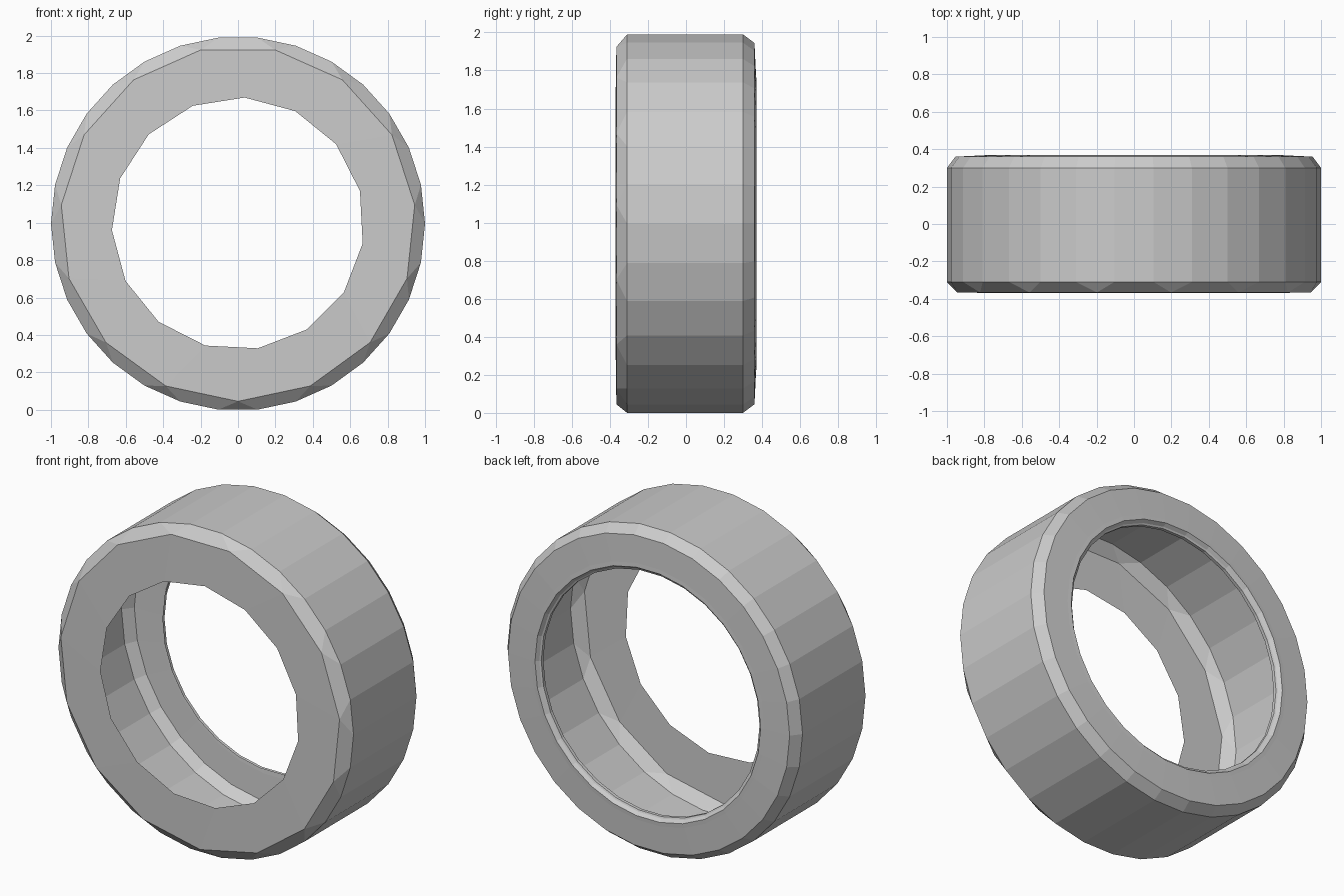
import bpy, bmesh, math

if "Cube" in bpy.data.objects:
    bpy.data.objects.remove(bpy.data.objects["Cube"])

CZ = 0.995
bm = bmesh.new()


def ring(n, radius, y, start=0.0):
    pts = []
    for i in range(n):
        a = math.radians(start + 360 * i / n)
        pts.append(bm.verts.new((radius * math.cos(a), y, CZ + radius * math.sin(a))))
    return pts


def bridge(a, b):
    n = len(a)
    for i in range(n):
        j = (i + 1) % n
        bm.faces.new((a[i], a[j], b[j], b[i]))


# Tread, rear shoulder, rear wall and rolled rear lip: (radius, y)
profile = [(1.0, -0.31), (1.0, 0.30), (0.955, 0.36), (0.79, 0.368),
           (0.765, 0.37), (0.75, 0.35), (0.74, 0.345), (0.74, 0.325)]
rings = [ring(30, r, y) for r, y in profile]
for a, b in zip(rings, rings[1:]):
    bridge(a, b)

# Front wall with half as many sides and an open centre
rim = ring(15, 0.95, -0.366, 6)
hole = ring(15, 0.675, -0.37, 15)
bridge(hole, rim)

# Front shoulder steps from 15 sides to 30
tread = rings[0]
for k in range(15):
    p, q = rim[k], rim[(k + 1) % 15]
    a, b, c = tread[2 * k], tread[2 * k + 1], tread[(2 * k + 2) % 30]
    bm.faces.new((p, b, a))
    bm.faces.new((p, q, c, b))

bmesh.ops.recalc_face_normals(bm, faces=bm.faces[:])
# Make the tread face away from the axis
f = max(bm.faces, key=lambda f: f.calc_area() * (f.calc_center_median().z > 1.9))
if f.normal.z < 0:
    bmesh.ops.reverse_faces(bm, faces=bm.faces[:])

mesh = bpy.data.meshes.new("tyre")
bm.to_mesh(mesh)
bm.free()
obj = bpy.data.objects.new("tyre", mesh)
bpy.context.collection.objects.link(obj)
